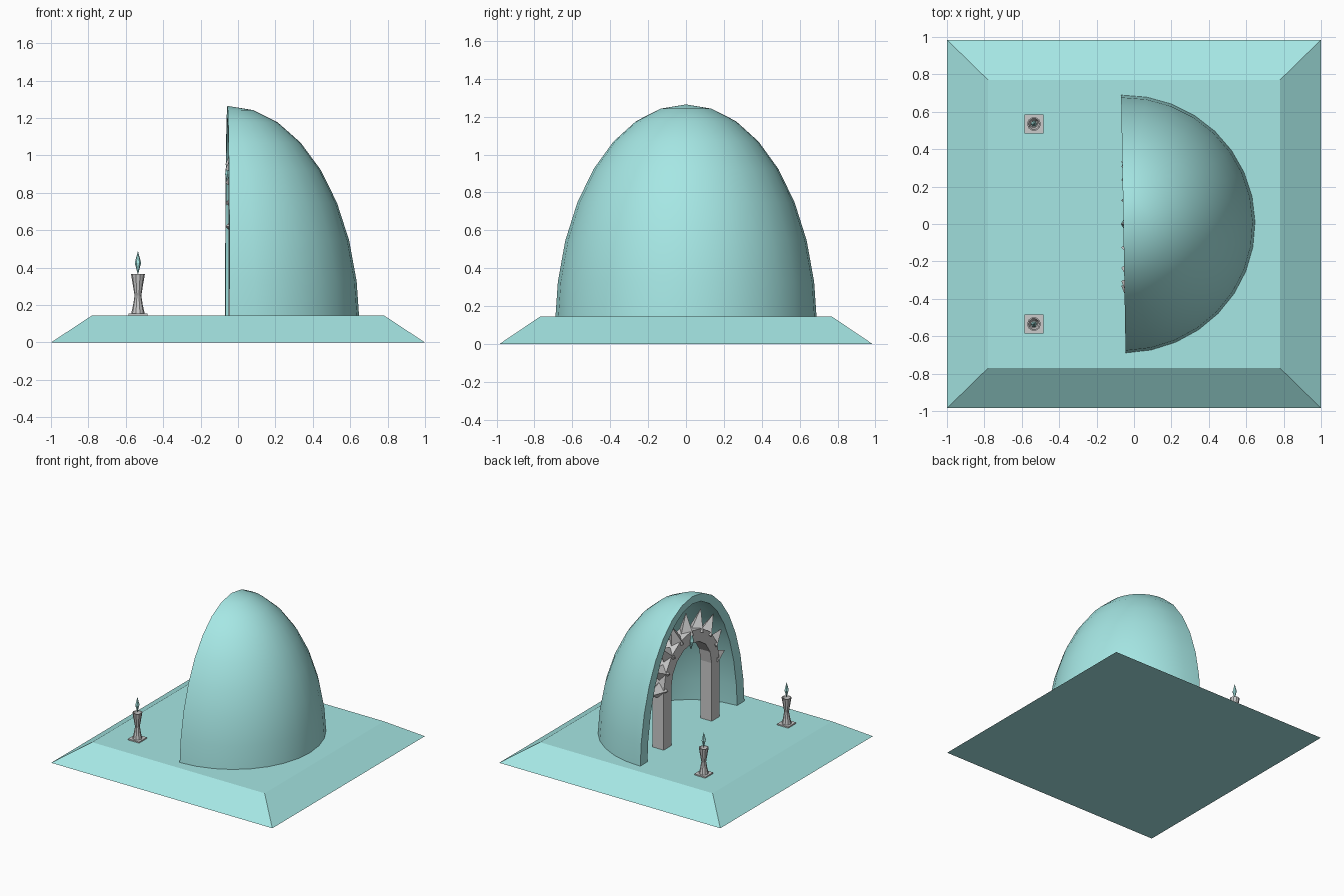
import bpy, bmesh, math
from mathutils import Matrix, Vector

if "Cube" in bpy.data.objects:
    bpy.data.objects.remove(bpy.data.objects["Cube"])

teal = bpy.data.materials.new("teal")
teal.diffuse_color = (0.38, 0.80, 0.78, 1)
teal.use_nodes = True
teal.node_tree.nodes["Principled BSDF"].inputs["Base Color"].default_value = teal.diffuse_color
FLOOR = 0.145


def finish(bm, name, mat=None, smooth=False):
    bmesh.ops.remove_doubles(bm, verts=bm.verts, dist=1e-5)
    bmesh.ops.recalc_face_normals(bm, faces=bm.faces)
    me = bpy.data.meshes.new(name)
    bm.to_mesh(me)
    bm.free()
    ob = bpy.data.objects.new(name, me)
    bpy.context.collection.objects.link(ob)
    if mat:
        me.materials.append(mat)
    if smooth:
        bpy.ops.object.select_all(action='DESELECT')
        ob.select_set(True)
        bpy.context.view_layer.objects.active = ob
        bpy.ops.object.shade_smooth_by_angle(angle=math.radians(40))
    return ob


def loft(bm, rings, caps=True):
    """Skin a list of closed rings of points."""
    vs = [[bm.verts.new(p) for p in r] for r in rings]
    n = len(vs[0])
    for a, b in zip(vs, vs[1:]):
        for i in range(n):
            j = (i + 1) % n
            bm.faces.new((a[i], a[j], b[j], b[i]))
    if caps:
        bm.faces.new(vs[0])
        bm.faces.new(vs[-1])


def rect(hx, hy, z, x=0, y=0):
    return [(x + sx * hx, y + sy * hy, z) for sx, sy in ((-1, -1), (1, -1), (1, 1), (-1, 1))]


def lathe(bm, profile, sides, x, y):
    rings = [[(x + r * math.cos(2 * math.pi * i / sides), y + r * math.sin(2 * math.pi * i / sides), z)
              for i in range(sides)] for r, z in profile]
    loft(bm, rings)


# Sloped base
bm = bmesh.new()
loft(bm, [rect(1, 0.985, 0), rect(0.78, 0.77, FLOOR)])
finish(bm, "base", teal)

# Half dome shell, open towards -x
LEVELS, SLICES, CZ = 8, 16, 0.10


def dome_arc(rx, ry, rz, t):
    pts = []
    for k in range(LEVELS + 1):
        a = max(k / LEVELS * math.pi / 2, math.asin((FLOOR - CZ - 0.005) / rz))
        c = math.cos(a) if k < LEVELS else 0
        pts.append(Vector((rx * c * math.cos(t), ry * c * math.sin(t), CZ + rz * math.sin(a))))
    return pts


bm = bmesh.new()
rows = []
for s in range(SLICES + 1):
    t = -math.pi / 2 + math.pi * s / SLICES
    outer = dome_arc(0.705, 0.69, 1.165, t)
    inner = dome_arc(0.61, 0.595, 1.105, t)
    rows.append([bm.verts.new(p) for p in outer + inner[::-1]])
n = 2 * LEVELS + 2
for a, b in zip(rows, rows[1:]):
    for i in range(n):
        j = (i + 1) % n
        if i != LEVELS:
            bm.faces.new((a[i], a[j], b[j], b[i]))
for r in (rows[0], rows[-1]):
    for k in range(LEVELS):
        bm.faces.new((r[k], r[k + 1], r[n - 2 - k], r[n - 1 - k]))
dome = finish(bm, "dome_shell", teal, smooth=True)
dome.location.x = -0.057
dome.rotation_euler.z = math.radians(1)

# Gate: two square pillars joined by a faceted arch
SPRING, R, H = 0.62, 0.31, 0.05
path = [(0, FLOOR - 0.005)] + [(math.pi * i / 8, SPRING) for i in range(9)] + [(math.pi, FLOOR - 0.005)]
rings = []
for a, z in path:
    c, s = math.cos(a), math.sin(a)
    rings.append([(dx, (R + dr) * c, z + (R + dr) * s)
                  for dx, dr in ((-H, -H), (H, -H), (H, H), (-H, H))])
bm = bmesh.new()
loft(bm, rings)
finish(bm, "gate_arch")

# Spikes radiating from the arch
bm = bmesh.new()
for i in range(9):
    a = math.pi * i / 8
    m = (Matrix.Translation((0, 0, SPRING)) @ Matrix.Rotation(a - math.pi / 2, 4, 'X')
         @ Matrix.Translation((0, 0, 0.415)))
    bmesh.ops.create_cone(bm, cap_ends=True, segments=4, radius1=0.068, radius2=0,
                          depth=0.17, matrix=m)
finish(bm, "gate_spikes")

# Gem on the keystone
bm = bmesh.new()
lathe(bm, [(0.001, 0.83), (0.025, 0.90), (0.001, 0.98)], 6, -0.045, 0)
finish(bm, "keystone_gem", teal)

# Torches
for side, y in (("back", 0.535), ("front", -0.535)):
    x = -0.535
    bm = bmesh.new()
    loft(bm, [rect(0.05, 0.05, FLOOR - 0.005, x, y), rect(0.05, 0.05, 0.155, x, y)])
    lathe(bm, [(0.036, 0.155), (0.026, 0.20), (0.018, 0.25), (0.026, 0.30),
               (0.037, 0.365), (0.030, 0.365), (0.020, 0.335)], 10, x, y)
    finish(bm, side + "_torch_stand")
    bm = bmesh.new()
    lathe(bm, [(0.001, 0.365), (0.017, 0.425), (0.001, 0.487)], 6, x, y)
    finish(bm, side + "_torch_flame", teal)
